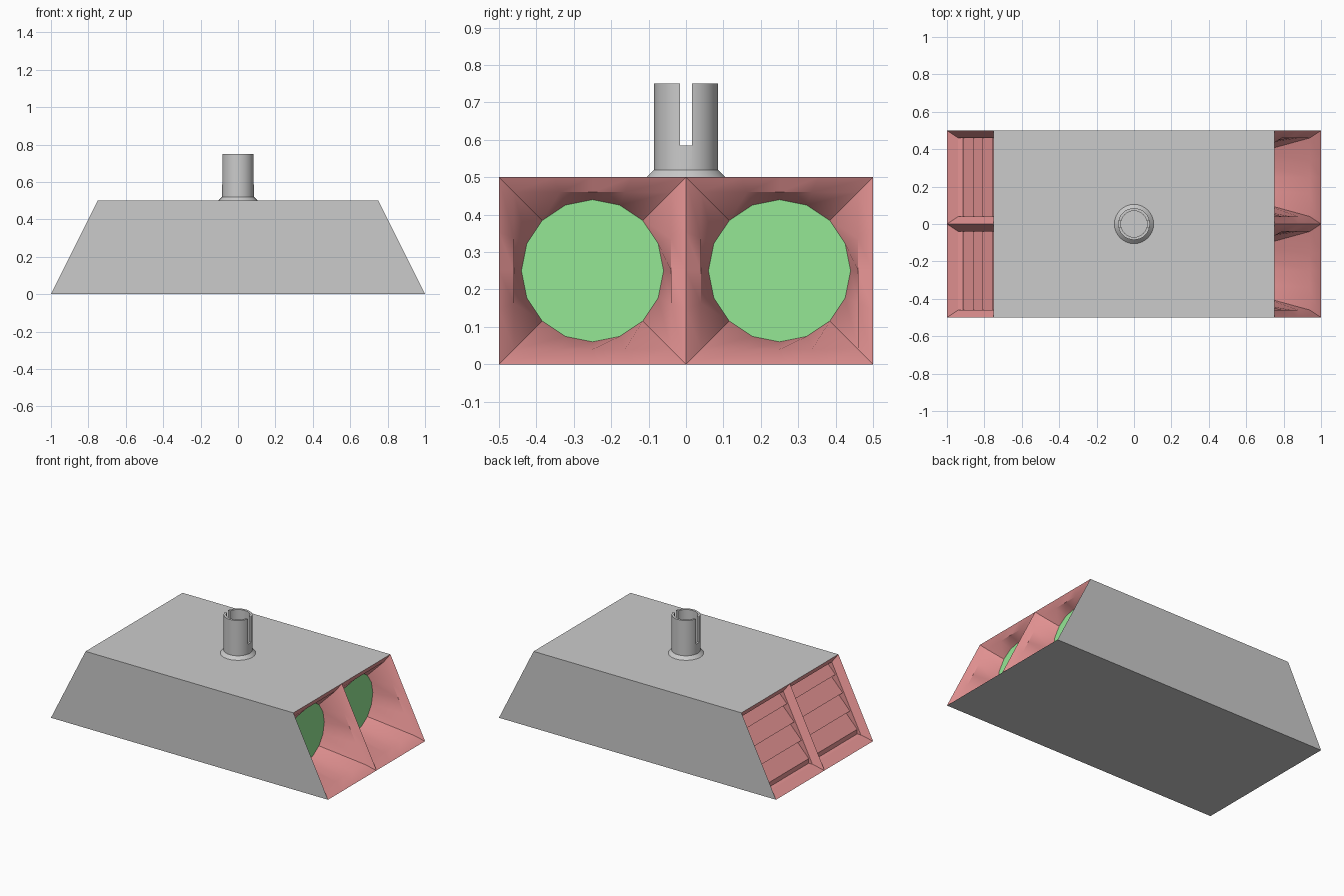
import bpy, bmesh, math

if "Cube" in bpy.data.objects:
    bpy.data.objects.remove(bpy.data.objects["Cube"])


def material(name, rgb):
    m = bpy.data.materials.new(name)
    m.diffuse_color = (*rgb, 1)
    m.use_nodes = True
    m.node_tree.nodes["Principled BSDF"].inputs["Base Color"].default_value = m.diffuse_color
    return m


RED = material("red", (0.8, 0.3, 0.3))
GREEN = material("green", (0.3, 0.8, 0.3))


def make(name, bm, mat=None, smooth=None):
    me = bpy.data.meshes.new(name)
    bm.to_mesh(me)
    bm.free()
    ob = bpy.data.objects.new(name, me)
    bpy.context.collection.objects.link(ob)
    if mat:
        me.materials.append(mat)
    bpy.ops.object.select_all(action='DESELECT')
    ob.select_set(True)
    bpy.context.view_layer.objects.active = ob
    if smooth:
        bpy.ops.object.shade_smooth_by_angle(angle=math.radians(smooth))
    return ob


def bridge(bm, a, b, closed=True):
    n = len(a)
    for i in range(n if closed else n - 1):
        j = (i + 1) % n
        bm.faces.new((a[i], a[j], b[j], b[i]))


# Trapezoid housing, open at both ends
bm = bmesh.new()
profile = [(-1, 0), (1, 0), (0.75, 0.5), (-0.75, 0.5)]
front = [bm.verts.new((x, -0.5, z)) for x, z in profile]
back = [bm.verts.new((x, 0.5, z)) for x, z in profile]
bridge(bm, back, front)
bm.faces.new(front)
bm.faces.new(back[::-1])
for f in [f for f in bm.faces if abs(f.normal.x) > 0.5 or
          len({round(abs(v.co.x) * (1 if v.co.x > 0 else -1) > 0) for v in f.verts}) == 1]:
    bm.faces.remove(f)
make("housing", bm)

ANGLES = [math.tau * i / 16 for i in range(16)]


def square(bm, cy, half, depth):
    # square ring lying on the sloped end, pushed inward by depth
    ring = []
    for a in ANGLES:
        s = half / max(abs(math.cos(a)), abs(math.sin(a)))
        z = 0.25 + s * math.sin(a)
        ring.append(bm.verts.new((1 - 0.5 * z - depth, cy + s * math.cos(a), z)))
    return ring


def circle(bm, cy, x, r):
    return [bm.verts.new((x, cy + r * math.cos(a), 0.25 + r * math.sin(a))) for a in ANGLES]


for side, cy in (("left", -0.25), ("right", 0.25)):
    # Funnel with bevelled frame on the +x end
    bm = bmesh.new()
    outer, inner = square(bm, cy, 0.25, 0), square(bm, cy, 0.21, 0.04)
    bridge(bm, outer, inner)
    bridge(bm, inner, circle(bm, cy, 0.665, 0.19))
    make(f"funnel_{side}", bm, RED, 30)

    # Round lens at the back of the funnel
    bm = bmesh.new()
    bm.faces.new(circle(bm, cy, 0.665, 0.19))
    make(f"lens_{side}", bm, GREEN)

    # Frame and recess of the vent on the -x end
    bm = bmesh.new()
    outer, inner = square(bm, cy, 0.25, 0), square(bm, cy, 0.21, 0.04)
    bridge(bm, outer, inner)
    bridge(bm, inner, square(bm, cy, 0.21, 0.16))
    make(f"vent_frame_{side}", bm, RED).rotation_euler.z = math.pi

    # Four sloping slats
    pts = [(0.914, 0.04)]
    for i in range(4):
        x, z = 0.914 - 0.0525 * i, 0.07 + 0.105 * i
        top = min(z + 0.105, 0.46)
        pts += [(x, z), (x - 0.1 * (top - z) / 0.105, top)]
    bm = bmesh.new()
    rows = [[bm.verts.new((x, cy + s * 0.21, z)) for s in (-1, 1)] for x, z in pts]
    for a, b in zip(rows, rows[1:]):
        bridge(bm, a, b, closed=False)
    make(f"vent_slats_{side}", bm, RED).rotation_euler.z = math.pi

# Hollow post with flared foot
bm = bmesh.new()
N = 32
rings = []
for r, z in [(0.07, 0.5), (0.105, 0.5), (0.085, 0.52), (0.085, 0.75), (0.07, 0.75)]:
    rings.append([bm.verts.new((r * math.cos(math.tau * i / N), r * math.sin(math.tau * i / N), z))
                  for i in range(N)])
for a, b in zip(rings, rings[1:] + rings[:1]):
    bridge(bm, a, b)
post = make("post", bm)

# Slot cut through the post along x
bm = bmesh.new()
bmesh.ops.create_cube(bm, size=1)
for v in bm.verts:
    v.co = (v.co.x * 0.4, v.co.y * 0.033, 0.685 + v.co.z * 0.2)
cutter = make("slot_cutter", bm)
cutter.hide_render = True
bpy.context.view_layer.objects.active = post
mod = post.modifiers.new("slot", 'BOOLEAN')
mod.operation = 'DIFFERENCE'
mod.solver = 'EXACT'
mod.object = cutter
bpy.ops.object.modifier_apply(modifier="slot")
bpy.data.objects.remove(cutter)
cutter = None
bpy.ops.object.select_all(action='DESELECT')
post.select_set(True)
bpy.ops.object.shade_smooth_by_angle(angle=math.radians(30))
